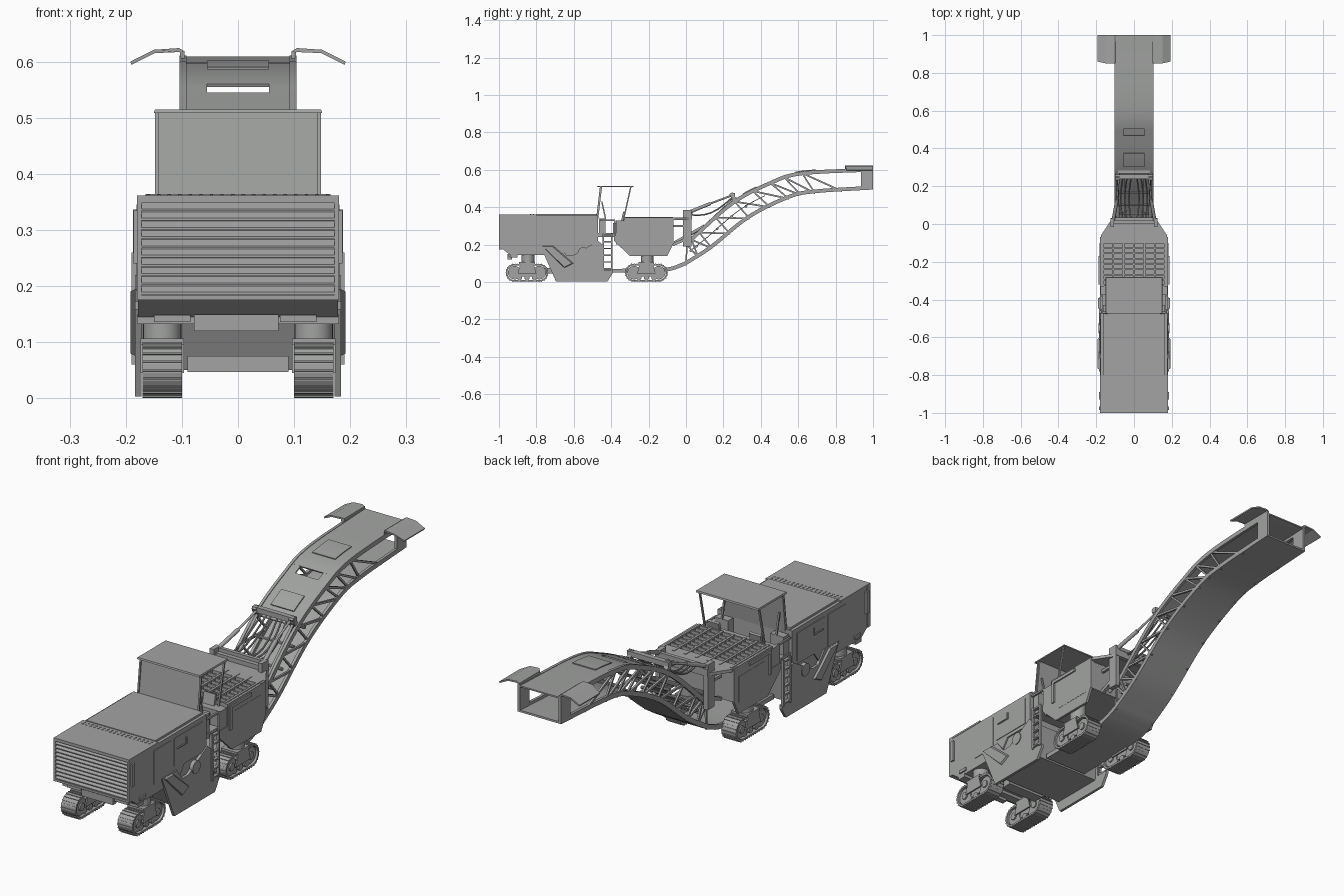
import bpy, bmesh, math
from mathutils import Vector, Matrix

if "Cube" in bpy.data.objects:
    bpy.data.objects.remove(bpy.data.objects["Cube"])

grey = bpy.data.materials.new("machine grey")
grey.diffuse_color = (0.36, 0.37, 0.36, 1)
grey.use_nodes = True
grey.node_tree.nodes["Principled BSDF"].inputs["Base Color"].default_value = grey.diffuse_color


def box(bm, x0, x1, y0, y1, z0, z1):
    m = Matrix.Translation(((x0 + x1) / 2, (y0 + y1) / 2, (z0 + z1) / 2))
    bmesh.ops.create_cube(bm, size=1, matrix=m @ Matrix.Diagonal((x1 - x0, y1 - y0, z1 - z0, 1)))


def bar(bm, p, q, w=0.012, h=None):
    p, q = Vector(p), Vector(q)
    d = q - p
    m = Matrix.Translation((p + q) / 2) @ d.to_track_quat('Z', 'Y').to_matrix().to_4x4()
    bmesh.ops.create_cube(bm, size=1, matrix=m @ Matrix.Diagonal((h or w, w, d.length, 1)))


def rod(bm, p, q, r, n=20):
    p, q = Vector(p), Vector(q)
    d = q - p
    m = Matrix.Translation((p + q) / 2) @ d.to_track_quat('Z', 'Y').to_matrix().to_4x4()
    bmesh.ops.create_cone(bm, cap_ends=True, segments=n, radius1=r, radius2=r, depth=d.length, matrix=m)


def loft(bm, a, b):
    # solid between two matching outlines
    va, vb = [bm.verts.new(v) for v in a], [bm.verts.new(v) for v in b]
    for i in range(len(va)):
        j = (i + 1) % len(va)
        bm.faces.new((va[i], va[j], vb[j], vb[i]))
    bm.faces.new(va)
    bm.faces.new(vb)


def prism(bm, prof, x0, x1):
    loft(bm, [(x0, y, z) for y, z in prof], [(x1, y, z) for y, z in prof])


def ribbon(bm, path, t, x0, x1):
    # strip of thickness t following a y-z path
    rings = []
    for i, p in enumerate(path):
        d = (path[min(i + 1, len(path) - 1)] - path[max(i - 1, 0)]).normalized()
        q = p + Vector((-d.y, d.x)) * t
        rings.append([bm.verts.new((x, v.x, v.y)) for x, v in ((x0, p), (x1, p), (x1, q), (x0, q))])
    for a, b in zip(rings, rings[1:]):
        for i in range(4):
            bm.faces.new((a[i], a[(i + 1) % 4], b[(i + 1) % 4], b[i]))
    bm.faces.new(rings[0])
    bm.faces.new(rings[-1])


def finish(bm, name, mirror=False, smooth=False):
    bmesh.ops.recalc_face_normals(bm, faces=bm.faces)
    me = bpy.data.meshes.new(name)
    bm.to_mesh(me)
    bm.free()
    me.materials.append(grey)
    ob = bpy.data.objects.new(name, me)
    bpy.context.collection.objects.link(ob)
    if mirror:
        ob.modifiers.new("mirror", 'MIRROR')
    if smooth:
        bpy.context.view_layer.objects.active = ob
        ob.select_set(True)
        bpy.ops.object.shade_smooth_by_angle(angle=math.radians(30))
        ob.select_set(False)
    return ob


def curve(pts, n=8):
    # smooth path through the control points
    p = [Vector(v) for v in pts]
    p = [2 * p[0] - p[1]] + p + [2 * p[-1] - p[-2]]
    out = []
    for i in range(1, len(p) - 2):
        a, b, c, d = p[i - 1:i + 3]
        for k in range(n):
            t = k / n
            out.append(0.5 * (2 * b + (c - a) * t + (2 * a - 5 * b + 4 * c - d) * t * t
                              + (3 * b - a - 3 * c + d) * t ** 3))
    return out + [p[-2]]


# engine body
bm = bmesh.new()
prism(bm, [(-.985, .18), (-.94, .145), (-.66, .145), (-.62, .2), (-.47, .2), (-.47, .355), (-.985, .355)], -.178, .178)
box(bm, -.165, .165, -.8, -.475, .355, .364)
box(bm, -.18, .18, -1, -.8, .353, .361)
finish(bm, "engine_body")

# front grille
bm = bmesh.new()
for i in range(10):
    z = .185 + i * .0165
    prism(bm, [(-.985, z), (-.999, z), (-.999, z + .004), (-.985, z + .015)], -.172, .172)
for s in (-1, 1):
    box(bm, min(s * .172, s * .18), max(s * .172, s * .18), -1, -.98, .178, .36)
box(bm, -.18, .18, -1, -.98, .175, .184)
box(bm, -.18, .18, -1, -.98, .348, .36)
finish(bm, "front_grille")

# front bumper and tow plate
bm = bmesh.new()
box(bm, -.18, .18, -.94, -.9, .132, .149)
box(bm, -.078, .072, -.955, -.93, .12, .149)
for x in (-.15, .075):
    box(bm, x, x + .065, -.95, -.93, .136, .148)
finish(bm, "front_bumper")

# hood rivets
bm = bmesh.new()
for i in range(18):
    for y in (-.815, -.83):
        x = -.16 + i * .0188
        box(bm, x - .003, x + .003, y - .003, y + .003, .36, .363)
finish(bm, "hood_rivets")

# side doors, vents and handles
bm = bmesh.new()
box(bm, .176, .181, -.83, -.71, .19, .335)
box(bm, .176, .181, -.69, -.5, .215, .335)
box(bm, .178, .186, -.985, -.967, .24, .335)
box(bm, .178, .184, -.93, -.89, .158, .172)
box(bm, .178, .186, -.675, -.61, .285, .29)
box(bm, .178, .186, -.615, -.61, .285, .315)
box(bm, .178, .187, -.32, -.17, .322, .336)
box(bm, .178, .187, -.32, -.305, .23, .336)
box(bm, .178, .182, -.28, -.1, .19, .3)
finish(bm, "side_panels", mirror=True)

# milling drum housing
bm = bmesh.new()
prism(bm, [(-.78, .195), (-.695, .003), (-.42, .003), (-.39, .05), (-.39, .065), (-.445, .065),
           (-.445, .2), (-.47, .22), (-.6, .145), (-.64, .145), (-.68, .195)], .172, .184)
loft(bm, [(.182, -.77, .195), (.182, -.71, .195), (.182, -.6, .1), (.182, -.65, .075)],
     [(.192, -.765, .19), (.192, -.715, .19), (.192, -.61, .1), (.192, -.65, .08)])
rod(bm, (.15, -.55, .16), (.188, -.55, .16), .027)
finish(bm, "drum_side_plate", mirror=True)
bm = bmesh.new()
prism(bm, [(-.75, .145), (-.7, .05), (-.46, .05), (-.45, .2), (-.65, .2)], -.172, .172)
box(bm, -.09, .09, -.76, -.71, .047, .075)
finish(bm, "drum_housing")

# rear body with side skirts
bm = bmesh.new()
box(bm, -.178, .178, -.375, -.07, .2, .33)
box(bm, -.17, .17, -.47, -.37, .24, .262)
finish(bm, "rear_body")
bm = bmesh.new()
prism(bm, [(-.385, .25), (-.385, .22), (-.3, .14), (-.1, .14), (-.068, .205), (-.068, .345),
           (-.33, .345), (-.33, .25)], .17, .181)
finish(bm, "rear_skirt", mirror=True)

# grating over the rear body
bm = bmesh.new()
for i in range(9):
    y = -.1 - i * .028
    box(bm, -.172, .172, y - .004, y + .004, .33, .346)
for i in range(7):
    x = -.165 + i * .055
    box(bm, x - .005, x + .005, -.33, -.07, .33, .348)
finish(bm, "rear_grating")

# tapered rear deck and mast
bm = bmesh.new()
deck = [(-.178, -.1), (.178, -.1), (.175, -.06), (.125, .015), (-.125, .015), (-.175, -.06)]
loft(bm, [(x, y, .333) for x, y in deck], [(x, y, .346) for x, y in deck])
box(bm, -.125, .125, 0, .032, .335, .365)
finish(bm, "rear_deck")
bm = bmesh.new()
box(bm, .105, .125, -.015, .03, .19, .385)
bar(bm, (.115, -.07, .2), (.115, 0, .23), .015)
bar(bm, (.115, -.07, .3), (.115, .01, .3), .012)
finish(bm, "mast_post", mirror=True)

# operator platform
bm = bmesh.new()
box(bm, .1, .165, -.465, -.43, .26, .34)
box(bm, .07, .13, -.39, -.34, .26, .315)
bar(bm, (.1, -.345, .31), (.1, -.33, .375), .012, .055)
bar(bm, (.13, -.43, .34), (.13, -.45, .43), .007)
bar(bm, (.175, -.38, .25), (.175, -.38, .33), .008)
bar(bm, (.175, -.46, .33), (.175, -.38, .33), .008)
finish(bm, "operator_station", mirror=True)

# canopy
bm = bmesh.new()
loft(bm, [(x, y, .508) for x, y in ((-.15, -.475), (.15, -.475), (.15, -.28), (-.15, -.28))],
     [(x, y, .515) for x, y in ((-.148, -.473), (.148, -.473), (.148, -.282), (-.148, -.282))])
prism(bm, [(-.475, .34), (-.469, .34), (-.449, .508), (-.455, .508)], -.146, .142)
finish(bm, "canopy")
bm = bmesh.new()
bar(bm, (.142, -.335, .33), (.142, -.295, .51), .007)
bar(bm, (.144, -.477, .34), (.144, -.457, .508), .007)
finish(bm, "canopy_post", mirror=True)

# side ladders
bm = bmesh.new()
for y in (-.443, -.397):
    box(bm, .178, .19, y - .004, y + .004, .06, .26)
for i in range(6):
    box(bm, .176, .19, -.443, -.397, .068 + i * .036, .075 + i * .036)
finish(bm, "ladder", mirror=True)

# crawler tracks
R, L, PADS = .043, .066, 38
per = 4 * L + 2 * math.pi * R
for label, yc in (("front", -.85), ("rear", -.212)):
    bm = bmesh.new()
    for i in range(PADS):
        s = per * i / PADS
        if s < 2 * L:
            y, z, a = -L + s, -R, 0
        elif s < 2 * L + math.pi * R:
            a = (s - 2 * L) / R
            y, z = L + R * math.sin(a), -R * math.cos(a)
        elif s < 4 * L + math.pi * R:
            y, z, a = L - (s - 2 * L - math.pi * R), R, math.pi
        else:
            a = math.pi + (s - 4 * L - math.pi * R) / R
            y, z = -L + R * math.sin(a), -R * math.cos(a)
        m = Matrix.Translation((.135, yc + y, .05 + z)) @ Matrix.Rotation(a, 4, 'X')
        bmesh.ops.create_cube(bm, size=1, matrix=m @ Matrix.Diagonal((.07, .0155, .008, 1)))
        m = m @ Matrix.Translation((0, .003, -.004))
        bmesh.ops.create_cube(bm, size=1, matrix=m @ Matrix.Diagonal((.07, .004, .006, 1)))
    finish(bm, label + "_track", mirror=True)
    bm = bmesh.new()
    for y in (-L, L):
        rod(bm, (.108, yc + y, .05), (.162, yc + y, .05), .036)
        rod(bm, (.102, yc + y, .05), (.168, yc + y, .05), .016)
    box(bm, .112, .158, yc - .06, yc + .06, .03, .07)
    for y in (-.04, 0, .04):
        rod(bm, (.108, yc + y, .024), (.162, yc + y, .024), .014, 14)
    box(bm, .096, .174, yc - .042, yc + .042, .096, .106)
    for x in (.096, .168):
        prism(bm, [(yc - .05, .045), (yc + .05, .045), (yc + .035, .1), (yc - .035, .1)], x, x + .006)
    rod(bm, (.135, yc + .005, .1), (.135, yc + .005, .22), .034, 28)
    finish(bm, label + "_track_frame", mirror=True, smooth=True)

# conveyor belt and underside
low = curve([(0, .09), (.14, .18), (.34, .34), (.55, .445), (.69, .475), (1, .495)])
up = curve([(.005, .2), (.07, .265), (.26, .43), (.45, .53), (.62, .583), (1, .603)])
feed = curve([(-.45, .05), (-.3, .052), (-.1, .058), (0, .09)], 5)[:-1]
bm = bmesh.new()
ribbon(bm, feed + low, .008, -.1, .1)
finish(bm, "conveyor_belt", smooth=True)

# conveyor truss sides
bm = bmesh.new()
ribbon(bm, feed + low, .02, .092, .104)
ribbon(bm, [p - Vector((0, .012)) for p in up], .02, .092, .104)
for i in range(0, 40, 4):
    a, b, c = low[i], up[i], low[min(i + 4, 40)]
    if i < 36:
        bar(bm, (.098, *a), (.098, *b), .008)
        bar(bm, (.098, *b), (.098, *c), .009)
box(bm, .092, .104, .935, 1, .5, .605)
finish(bm, "conveyor_truss", mirror=True)

# conveyor deck, with a slot, and hatch plates
bm = bmesh.new()
i0 = next(i for i, p in enumerate(up) if p.x > .455)
ribbon(bm, up[16:i0 + 1], .006, -.1, .1)
for x0, x1 in ((-.1, -.055), (.055, .1)):
    ribbon(bm, up[i0:i0 + 3], .006, x0, x1)
ribbon(bm, up[i0 + 2:], .006, -.1, .1)
finish(bm, "conveyor_deck", smooth=True)
bm = bmesh.new()
lift = Vector((-.004, .008))
ribbon(bm, [p + lift for p in up if .29 < p.x < .39], .005, -.055, .055)
ribbon(bm, [p + lift for p in up if .57 < p.x < .73], .004, -.055, .055)
finish(bm, "deck_hatches")

# inner belt rollers below the open section
bm = bmesh.new()
mid = [(a * .45 + b * .55) for a, b in zip(low, up)]
ribbon(bm, mid[2:22], .004, -.05, .05)
for p in mid[2:20:3]:
    rod(bm, (-.095, *p), (.095, *p), .007, 10)
finish(bm, "inner_belt")

# chute flaps at the discharge end
bm = bmesh.new()
out = [(.095, .602), (.095, .618), (.105, .624), (.15, .621), (.192, .6), (.19, .594), (.148, .615), (.104, .617), (.101, .602)]
loft(bm, [(x, .85 + (.01 if x > .18 or x < .1 else 0), z) for x, z in out], [(x, 1, z) for x, z in out])
finish(bm, "discharge_flap", mirror=True)

# lifting frame, cylinders and hoses
bm = bmesh.new()
bar(bm, (-.1, .25, .465), (.1, .25, .465), .022)
bar(bm, (-.085, .275, .445), (.085, .275, .445), .014)
box(bm, -.105, .105, .018, .034, .365, .38)
finish(bm, "lifting_crossbar")
bm = bmesh.new()
bar(bm, (.088, .24, .475), (.088, .27, .425), .02)
rod(bm, (.11, .02, .375), (.09, .13, .42), .009, 12)
rod(bm, (.09, .13, .42), (.08, .25, .465), .005, 12)
rod(bm, (.085, -.06, .21), (.085, .1, .3), .009, 12)
rod(bm, (.085, .1, .3), (.085, .25, .44), .006, 12)
for k in range(3):
    x = .015 + k * .022
    pts = [Vector((x + .012 * math.sin(math.pi * t / 6), .02 + .225 * t / 6,
                   .36 + .09 * t / 6 - .035 * math.sin(math.pi * t / 6))) for t in range(7)]
    for a, b in zip(pts, pts[1:]):
        rod(bm, a, b, .004, 8)
finish(bm, "lift_cylinders_and_hoses", mirror=True)
